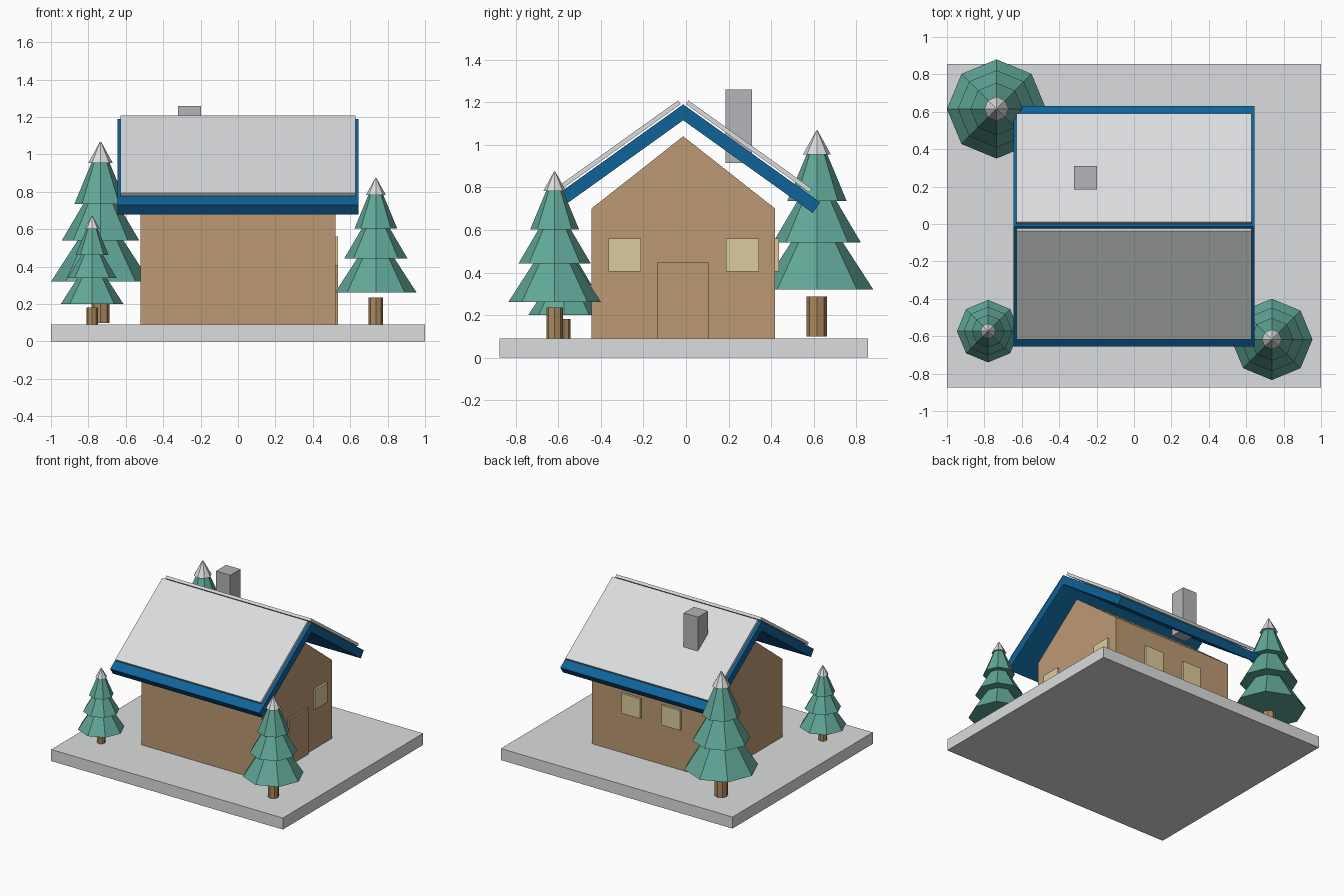
import bpy
import bmesh
from mathutils import Vector

cube = bpy.data.objects.get("Cube")
if cube:
    bpy.data.objects.remove(cube, do_unlink=True)


def srgb(c):
    c /= 255
    return c / 12.92 if c <= 0.04045 else ((c + 0.055) / 1.055) ** 2.4


def material(name, r, g, b):
    m = bpy.data.materials.new(name)
    m.use_nodes = True
    col = (srgb(r), srgb(g), srgb(b), 1)
    m.diffuse_color = col
    m.node_tree.nodes["Principled BSDF"].inputs["Base Color"].default_value = col
    return m


SNOW = material("snow white", 219, 220, 221)
WOOD = material("wall wood", 188, 154, 115)
BLUE = material("roof blue", 14, 99, 153)
GLASS = material("window cream", 220, 203, 157)
STONE = material("chimney grey", 180, 181, 184)
GREEN = material("pine green", 97, 167, 152)
BARK = material("bark brown", 172, 137, 95)


def finish(bm, name, mat):
    bmesh.ops.recalc_face_normals(bm, faces=bm.faces)
    mesh = bpy.data.meshes.new(name)
    bm.to_mesh(mesh)
    bm.free()
    mesh.materials.append(mat)
    obj = bpy.data.objects.new(name, mesh)
    bpy.context.scene.collection.objects.link(obj)
    return obj


def extrude_profile(name, profile, half_width, mat):
    """Extrude a (y, z) outline along x, symmetrically."""
    bm = bmesh.new()
    face = bm.faces.new([bm.verts.new((-half_width, y, z)) for y, z in profile])
    new = bmesh.ops.extrude_face_region(bm, geom=[face])["geom"]
    verts = [v for v in new if isinstance(v, bmesh.types.BMVert)]
    bmesh.ops.translate(bm, verts=verts, vec=(2 * half_width, 0, 0))
    return finish(bm, name, mat)


def box(name, lo, hi, mat):
    lo, hi = Vector(lo), Vector(hi)
    bm = bmesh.new()
    bmesh.ops.create_cube(bm, size=1)
    bmesh.ops.scale(bm, vec=hi - lo, verts=bm.verts)
    bmesh.ops.translate(bm, vec=(lo + hi) / 2, verts=bm.verts)
    return finish(bm, name, mat)


def frustum(name, centre, scale, z0, z1, r0, r1, mat):
    bm = bmesh.new()
    bmesh.ops.create_cone(bm, cap_ends=True, segments=8, radius1=r0 * scale,
                          radius2=r1 * scale, depth=(z1 - z0) * scale)
    bmesh.ops.remove_doubles(bm, verts=bm.verts, dist=1e-5)
    bmesh.ops.translate(bm, vec=(*centre, (z0 + z1) / 2 * scale), verts=bm.verts)
    return finish(bm, name, mat)


# Snowy ground slab
box("ground_slab", (-1, -0.875, 0), (1, 0.855, 0.09), SNOW)

# House body with gabled ends
RIDGE = -0.013
extrude_profile("house_walls", [(-0.445, 0.08), (0.419, 0.08), (0.419, 0.70),
                                (RIDGE, 1.04), (-0.445, 0.70)], 0.52, WOOD)

# Folded roof
half_roof = [(0.0, 1.19), (0.643, 0.73), (0.608, 0.68), (0.0, 1.115)]
outline = [(RIDGE + y, z) for y, z in half_roof]
outline += [(RIDGE - y, z) for y, z in reversed(half_roof[1:3])]
extrude_profile("roof", outline, 0.645, BLUE)

# Snow sheets resting on both roof slopes
eave, top = Vector(half_roof[1]), Vector(half_roof[0])
slope = (eave - top).normalized()
normal = Vector((-slope.y, slope.x))
for side, label in ((1, "back"), (-1, "front")):
    sheet = []
    for along, lift in ((0.009, 0.008), (0.009, 0.029), (0.722, 0.029), (0.722, 0.008)):
        p = top + slope * along + normal * lift
        sheet.append((RIDGE + side * p.x, p.y))
    extrude_profile("roof_snow_" + label, sheet, 0.628, SNOW)

# Chimney
box("chimney", (-0.32, 0.185, 0.915), (-0.197, 0.31, 1.26), STONE)

# Door and gable windows on the left side, two windows at the back
box("door", (0.5, -0.135, 0.085), (0.535, 0.105, 0.45), WOOD)
for i, y in enumerate((-0.288, 0.265)):
    box(f"gable_window_{i + 1}", (0.5, y - 0.077, 0.405), (0.535, y + 0.077, 0.56), GLASS)
for i, x in enumerate((-0.173, 0.173)):
    box(f"back_window_{i + 1}", (x - 0.08, 0.4, 0.405), (x + 0.08, 0.436, 0.56), GLASS)

# Pine trees: one design at three scales
TIERS = [(0.32, 0.544, 0.265, 0.12), (0.54, 0.739, 0.207, 0.09), (0.735, 0.959, 0.14, 0.047)]
TREES = [("large", (-0.735, 0.615), 1.0), ("medium", (0.737, -0.617), 0.82),
         ("small", (-0.78, -0.573), 0.63)]
for label, centre, s in TREES:
    frustum(label + "_tree_trunk", centre, s, 0.1, 0.288, 0.048, 0.048, BARK)
    for i, tier in enumerate(TIERS):
        frustum(f"{label}_tree_tier_{i + 1}", centre, s, *tier, GREEN)
    frustum(label + "_tree_snow_cap", centre, s, 0.955, 1.066, 0.065, 0.004, SNOW)
